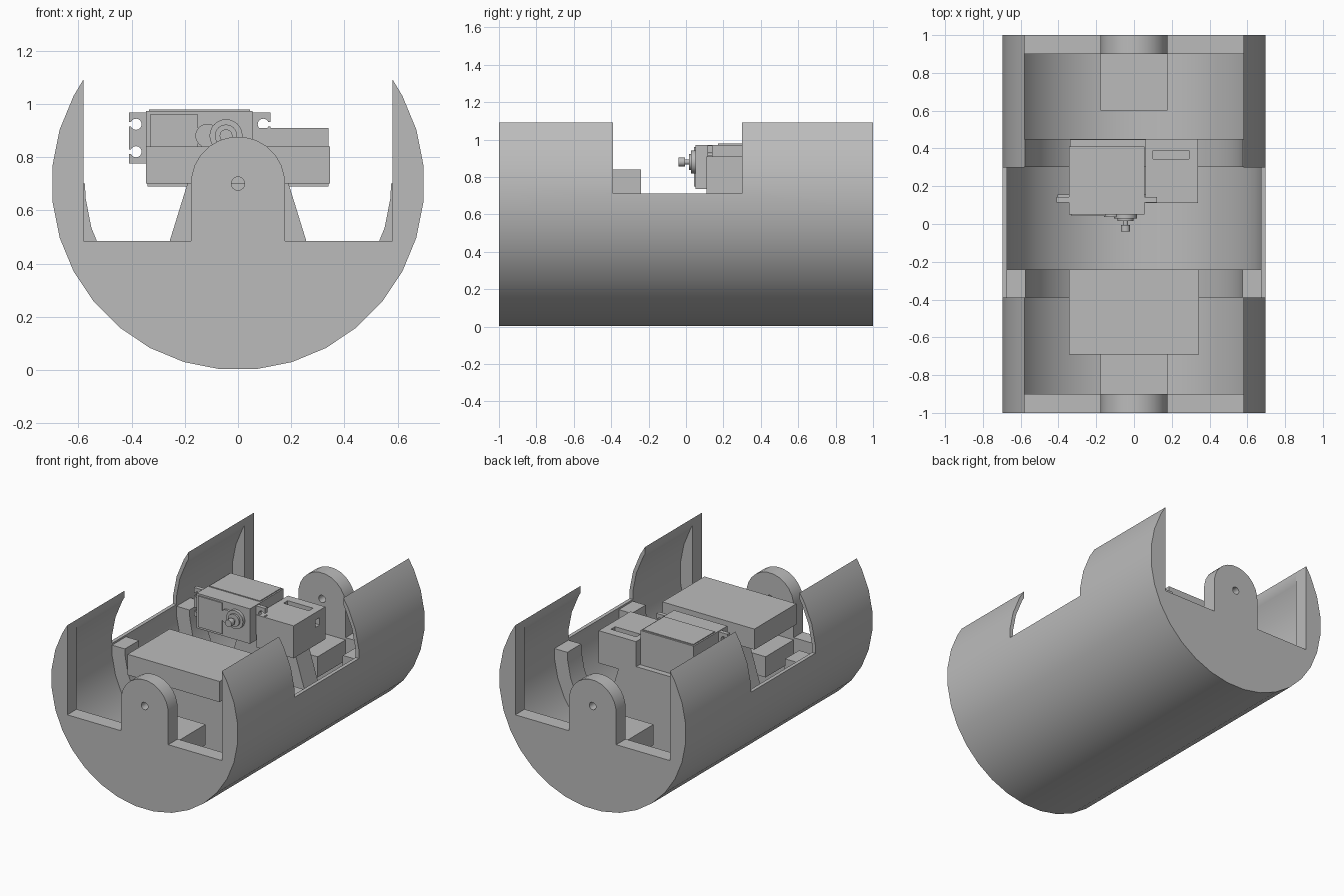
import bpy, bmesh
from math import sin, cos, acos, radians, degrees, pi
from mathutils import Vector

cube = bpy.data.objects.get("Cube")
if cube:
    bpy.data.objects.remove(cube, do_unlink=True)

grey = bpy.data.materials.new("plain grey")
grey.use_nodes = True
grey.diffuse_color = (0.5, 0.5, 0.5, 1)
grey.node_tree.nodes["Principled BSDF"].inputs["Base Color"].default_value = (0.5, 0.5, 0.5, 1)

AXIS_Z = 0.70     # height of the tube axis
R = 0.70          # outer radius
INNER = 0.675     # inside of the thin wall
OPEN = 0.58       # half width of the top opening


def prism(name, profile, y0, y1):
    """Extrude an (x, z) outline from y0 to y1."""
    bm = bmesh.new()
    face = bm.faces.new([bm.verts.new((x, y0, z)) for x, z in profile])
    new = bmesh.ops.extrude_face_region(bm, geom=[face])["geom"]
    move = [v for v in new if isinstance(v, bmesh.types.BMVert)]
    bmesh.ops.translate(bm, verts=move, vec=Vector((0, y1 - y0, 0)))
    bmesh.ops.recalc_face_normals(bm, faces=bm.faces)
    mesh = bpy.data.meshes.new(name)
    bm.to_mesh(mesh)
    bm.free()
    mesh.materials.append(grey)
    obj = bpy.data.objects.new(name, mesh)
    bpy.context.collection.objects.link(obj)
    return obj


def box(name, x0, x1, y0, y1, z0, z1):
    return prism(name, [(x0, z0), (x1, z0), (x1, z1), (x0, z1)], y0, y1)


def arc(r, a0, a1, step=11.25, cx=0.0, cz=AXIS_Z):
    """Points on a circle; inner points stay on a fixed facet grid."""
    lo, hi = min(a0, a1), max(a0, a1)
    grid = [step * (k + 0.5) for k in range(-1, int(800 / step))]
    angles = [lo] + [a for a in grid if lo + 1 < a < hi - 1] + [hi]
    if a0 > a1:
        angles.reverse()
    return [(cx + r * cos(radians(a)), cz + r * sin(radians(a))) for a in angles]


def rod(name, x, z, r, y0, y1, sides=24):
    ring = [(x + r * cos(2 * pi * k / sides), z + r * sin(2 * pi * k / sides)) for k in range(sides)]
    return prism(name, ring, y0, y1)


def activate(obj):
    bpy.ops.object.select_all(action='DESELECT')
    obj.select_set(True)
    bpy.context.view_layer.objects.active = obj


def cut(obj, *cutters):
    """Subtract the cutters, then discard them."""
    activate(obj)
    for c in cutters:
        mod = obj.modifiers.new("cut", 'BOOLEAN')
        mod.operation = 'DIFFERENCE'
        mod.solver = 'EXACT'
        mod.object = c
        bpy.ops.object.modifier_apply(modifier=mod.name)
        bpy.data.objects.remove(c, do_unlink=True)


def smooth(obj):
    activate(obj)
    bpy.ops.object.shade_smooth_by_angle(angle=radians(30))


# Open-topped tube wall with lowered middle
tip = degrees(acos(OPEN / R))
tip_in = degrees(acos(OPEN / INNER))
wall = prism("tube_wall",
             arc(R, 180 - tip, 360 + tip) + arc(INNER, 360 + tip_in, 180 - tip_in),
             -0.9, 0.9)
cut(wall, box("wall_cutter", -1, 1, -0.39, 0.3, 0.712, 1.5))
smooth(wall)

# End plates with rounded pivot towers, and a block behind each tower
TOWER = 0.177
plate_outline = (arc(R, 180 - tip, 360 + tip)
                 + [(OPEN, 0.485), (TOWER, 0.485)]
                 + arc(TOWER, 0, 180, 15)
                 + [(-TOWER, 0.485), (-OPEN, 0.485)])
for side, s in (("front", -1), ("rear", 1)):
    plate = prism(side + "_end_plate", plate_outline, s * 1.0, s * 0.9)
    cut(plate, rod("pivot_cutter", 0, AXIS_Z, 0.025, -1.2, 1.2))
    smooth(plate)
    box(side + "_tower_block", -TOWER, TOWER, *sorted((s * 0.9, s * 0.6)), 0.33, 0.47)

# Two inner ribs, each with a flared centre post
post = [(-0.19, 0.70), (-0.36, 0.15), (-0.2, 0.06), (0.2, 0.06), (0.36, 0.15), (0.19, 0.70)]
for side, y0, y1 in (("front", -0.39, -0.24), ("rear", 0.301, 0.45)):
    rib = prism(side + "_rib", arc(0.685, 180, 360) + arc(0.575, 360, 180), y0, y1)
    smooth(rib)
    prism(side + "_post", post, y0 + 0.002, y1 - 0.002)

# Battery slab on the front post
box("battery", -0.345, 0.345, -0.69, -0.24, 0.70, 0.84)

# Holder beside the motor, with a top slot and a side window
box("motor_shelf", -0.34, 0.07, 0.302, 0.448, 0.69, 0.74)
holder = box("motor_holder", 0.06, 0.34, 0.11, 0.45, 0.69, 0.91)
cut(holder,
    box("slot_cutter", 0.1, 0.29, 0.345, 0.39, 0.8, 1.1),
    box("window_cutter", 0.25, 0.5, 0.345, 0.39, 0.81, 0.86))

# Small geared motor
box("motor_body", -0.345, 0.055, 0.05, 0.41, 0.735, 0.972)
box("motor_lid", -0.335, 0.045, 0.17, 0.4, 0.97, 0.978)
box("motor_front_panel", -0.33, -0.15, 0.042, 0.055, 0.75, 0.96)
flange = box("motor_flange", -0.41, 0.122, 0.115, 0.142, 0.775, 0.968)
for x, edge in ((-0.383, -0.5), (0.095, 0.2)):
    for z in (0.82, 0.923):
        lo, hi = sorted((x, edge))
        cut(flange, rod("ear_hole_cutter", x, z, 0.021, 0, 0.3, 16),
            box("ear_slot_cutter", lo, hi, 0, 0.3, z - 0.009, z + 0.009))
for x in (-0.375, 0.085):
    box("flange_rib", x - 0.03, x + 0.03, 0.14, 0.155, 0.868, 0.876)

# Output boss, collar and shaft
SX, SZ = -0.045, 0.88
for name, r, y0, y1 in (("output_boss", 0.062, 0.028, 0.06),
                        ("output_collar", 0.042, 0.015, 0.06),
                        ("output_shaft", 0.014, -0.02, 0.06),
                        ("shaft_spline", 0.024, -0.04, -0.005)):
    smooth(rod(name, SX, SZ, r, y0, y1))
smooth(rod("gear_bulge", -0.115, SZ, 0.045, 0.036, 0.06))
